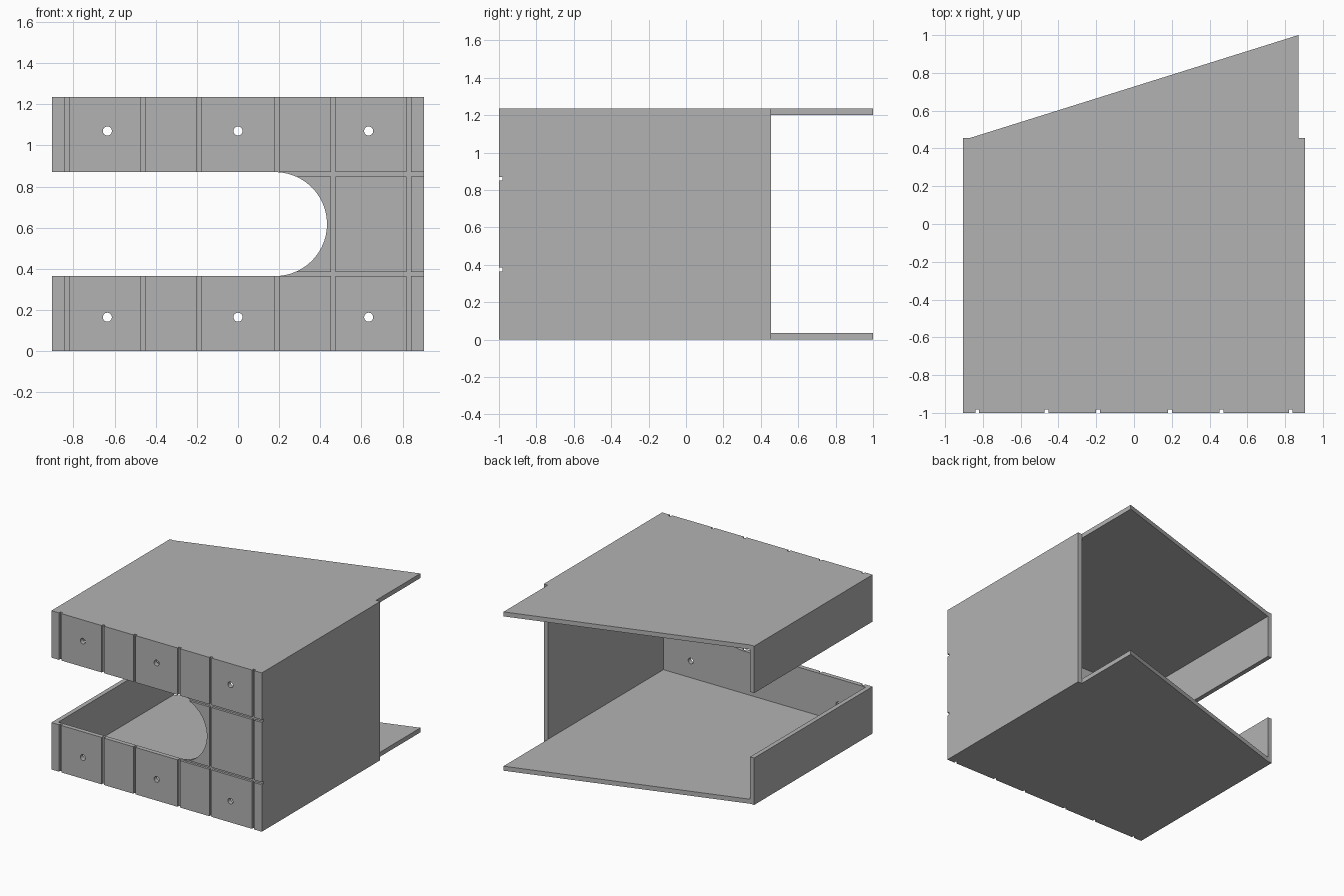
import bpy, bmesh, math
from mathutils import Vector

default = bpy.data.objects.get("Cube")
if default:
    bpy.data.objects.remove(default, do_unlink=True)

W, H, T = 0.905, 1.235, 0.035      # half width, height, wall thickness
INNER = W - T
BACK = 0.455                       # rear edge of the side walls
SLOT_LOW, SLOT_HIGH = 0.365, 0.87
GROOVE, DEPTH = 0.02, 0.018

grey = bpy.data.materials.new("light grey")
grey.use_nodes = True
colour = (0.45, 0.45, 0.45, 1)
grey.diffuse_color = colour
grey.node_tree.nodes["Principled BSDF"].inputs["Base Color"].default_value = colour


def prism(name, points, direction):
    """Extrude a closed outline of 3D points along a direction."""
    bm = bmesh.new()
    face = bm.faces.new([bm.verts.new(p) for p in points])
    new = bmesh.ops.extrude_face_region(bm, geom=[face])["geom"]
    bmesh.ops.translate(bm, vec=Vector(direction),
                        verts=[g for g in new if isinstance(g, bmesh.types.BMVert)])
    bmesh.ops.recalc_face_normals(bm, faces=bm.faces)
    mesh = bpy.data.meshes.new(name)
    bm.to_mesh(mesh)
    bm.free()
    mesh.materials.append(grey)
    obj = bpy.data.objects.new(name, mesh)
    bpy.context.collection.objects.link(obj)
    return obj


def box(name, x, y, z):
    base = [(x[0], y[0], z[0]), (x[1], y[0], z[0]), (x[1], y[1], z[0]), (x[0], y[1], z[0])]
    return prism(name, base, (0, 0, z[1] - z[0]))


def cut(target, cutter):
    """Subtract a cutter from the target, then discard the cutter."""
    bpy.context.view_layer.objects.active = target
    mod = target.modifiers.new("cut", "BOOLEAN")
    mod.operation, mod.solver, mod.object = "DIFFERENCE", "EXACT", cutter
    bpy.ops.object.modifier_apply(modifier=mod.name)
    bpy.data.objects.remove(cutter, do_unlink=True)


# Housing block with the slanted rear outline
outline = [(-W, -1), (W, -1), (W, BACK), (INNER, BACK), (INNER, 1), (-INNER, BACK), (-W, BACK)]
housing = prism("housing", [(x, y, 0) for x, y in outline], (0, 0, H))

# Hollow interior, open at the back
cut(housing, box("cavity", (-INNER, INNER), (T - 1, 2), (T, H - T)))

# Round-ended slot through the front and right wall
radius = (SLOT_HIGH - SLOT_LOW) / 2
middle = (SLOT_HIGH + SLOT_LOW) / 2
steps = 48
slot = [(-2, -2, SLOT_HIGH), (-2, -2, SLOT_LOW)]
for i in range(steps + 1):
    a = math.pi * (i / steps - 0.5)
    slot.append((0.18 + radius * math.cos(a), -2, middle + radius * math.sin(a)))
cut(housing, prism("slot", slot, (0, 4, 0)))

# Grooves across the front face
front = (-1.1, DEPTH - 1)
for x in (0.19, 0.463, 0.83):
    for s in (-x, x):
        cut(housing, box("groove", (s - GROOVE / 2, s + GROOVE / 2), front, (-0.1, H + 0.1)))
for z in (SLOT_LOW, SLOT_HIGH - GROOVE):
    cut(housing, box("groove", (0.18, 1), front, (z, z + GROOVE)))

# Screw holes through the front wall
for x in (-0.635, 0, 0.635):
    for z in (0.165, H - 0.165):
        ring = [(x + 0.022 * math.cos(math.tau * i / 24), -1.1,
                 z + 0.022 * math.sin(math.tau * i / 24)) for i in range(24)]
        cut(housing, prism("hole", ring, (0, 0.2, 0)))

# Smooth the curved edges, keep corners sharp
bpy.context.view_layer.objects.active = housing
housing.select_set(True)
bpy.ops.object.shade_smooth_by_angle(angle=math.radians(30))
